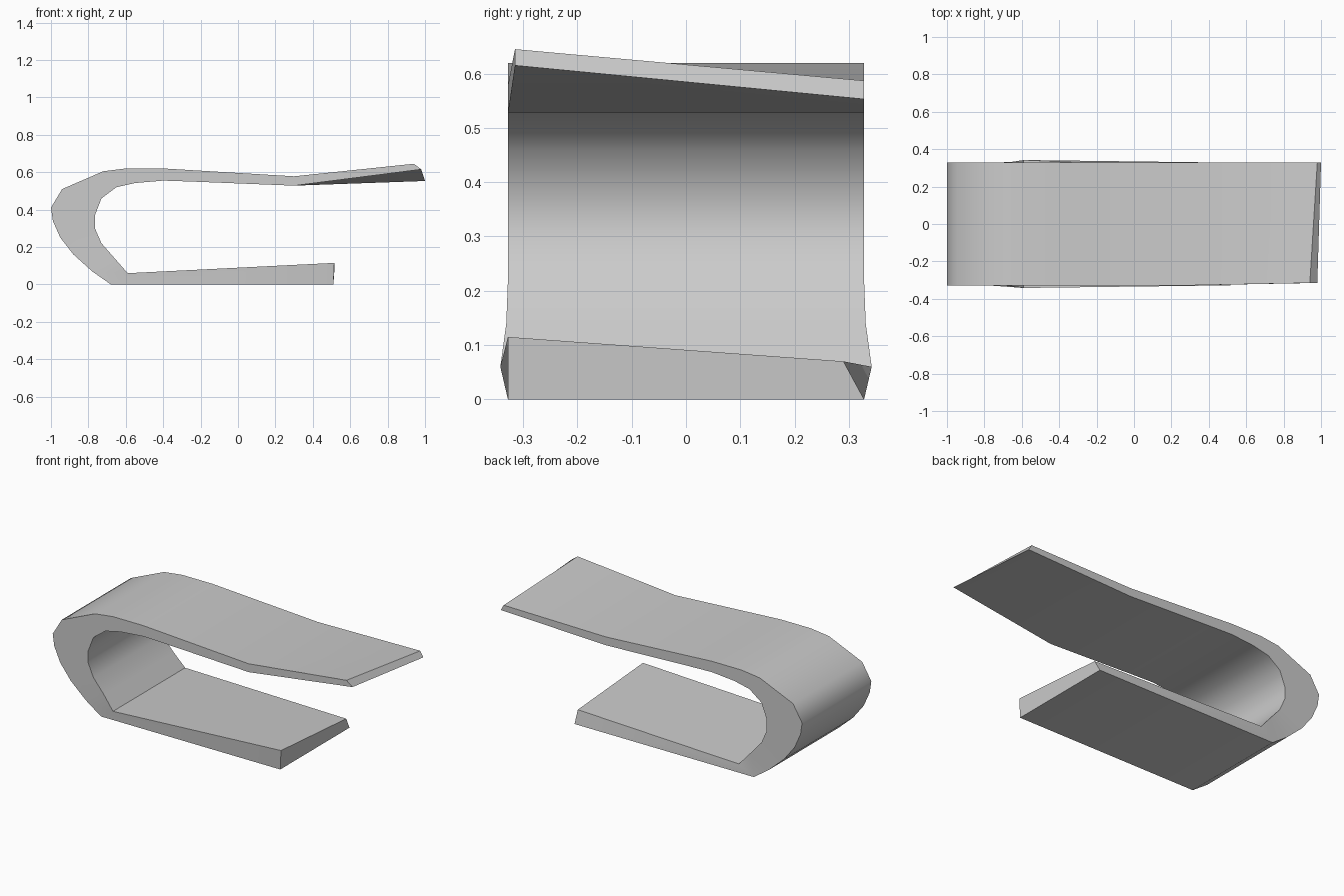
import bpy, bmesh

if "Cube" in bpy.data.objects:
    bpy.data.objects.remove(bpy.data.objects["Cube"])

# Stations along the folded strip: outer (x, z), inner (x, z), inner half width
W = 0.328
stations = [
    ((-0.68, 0.00), (-0.59, 0.06), 0.342),
    ((-0.78, 0.07), (-0.66, 0.14), 0.331),
    ((-0.88, 0.16), (-0.73, 0.22), W),
    ((-0.95, 0.25), (-0.765, 0.30), W),
    ((-0.99, 0.34), (-0.765, 0.37), W),
    ((-1.00, 0.41), (-0.73, 0.46), W),
    ((-0.94, 0.51), (-0.65, 0.52), W),
    ((-0.72, 0.605), (-0.55, 0.542), W),
    ((-0.60, 0.62), (-0.40, 0.555), W),
    ((-0.40, 0.62), (-0.25, 0.55), W),
    ((0.30, 0.578), (0.30, 0.528), W),
]

# Each ring: outer front, outer back, inner back, inner front
rings = [[(0.51, -W, 0), (0.51, W, 0), (0.515, 0.29, 0.07), (0.515, -W, 0.115)]]
for (ox, oz), (ix, iz), w in stations:
    rings.append([(ox, -W, oz), (ox, W, oz), (ix, w, iz), (ix, -w, iz)])
# Twisted upper tip
rings.append([(0.94, -0.315, 0.645), (0.98, W, 0.587),
              (1.00, W, 0.553), (0.98, -0.315, 0.615)])

bm = bmesh.new()
loops = [[bm.verts.new(p) for p in r] for r in rings]
for a, b in zip(loops, loops[1:]):
    for k in range(4):
        n = (k + 1) % 4
        bm.faces.new((a[k], a[n], b[n], b[k]))
bm.faces.new(loops[0])
bm.faces.new(loops[-1])
bmesh.ops.recalc_face_normals(bm, faces=bm.faces)

mesh = bpy.data.meshes.new("folded_strip")
bm.to_mesh(mesh)
bm.free()
strip = bpy.data.objects.new("folded_strip", mesh)
bpy.context.collection.objects.link(strip)
bpy.context.view_layer.objects.active = strip
strip.select_set(True)
bpy.ops.object.shade_smooth_by_angle(angle=0.8)
